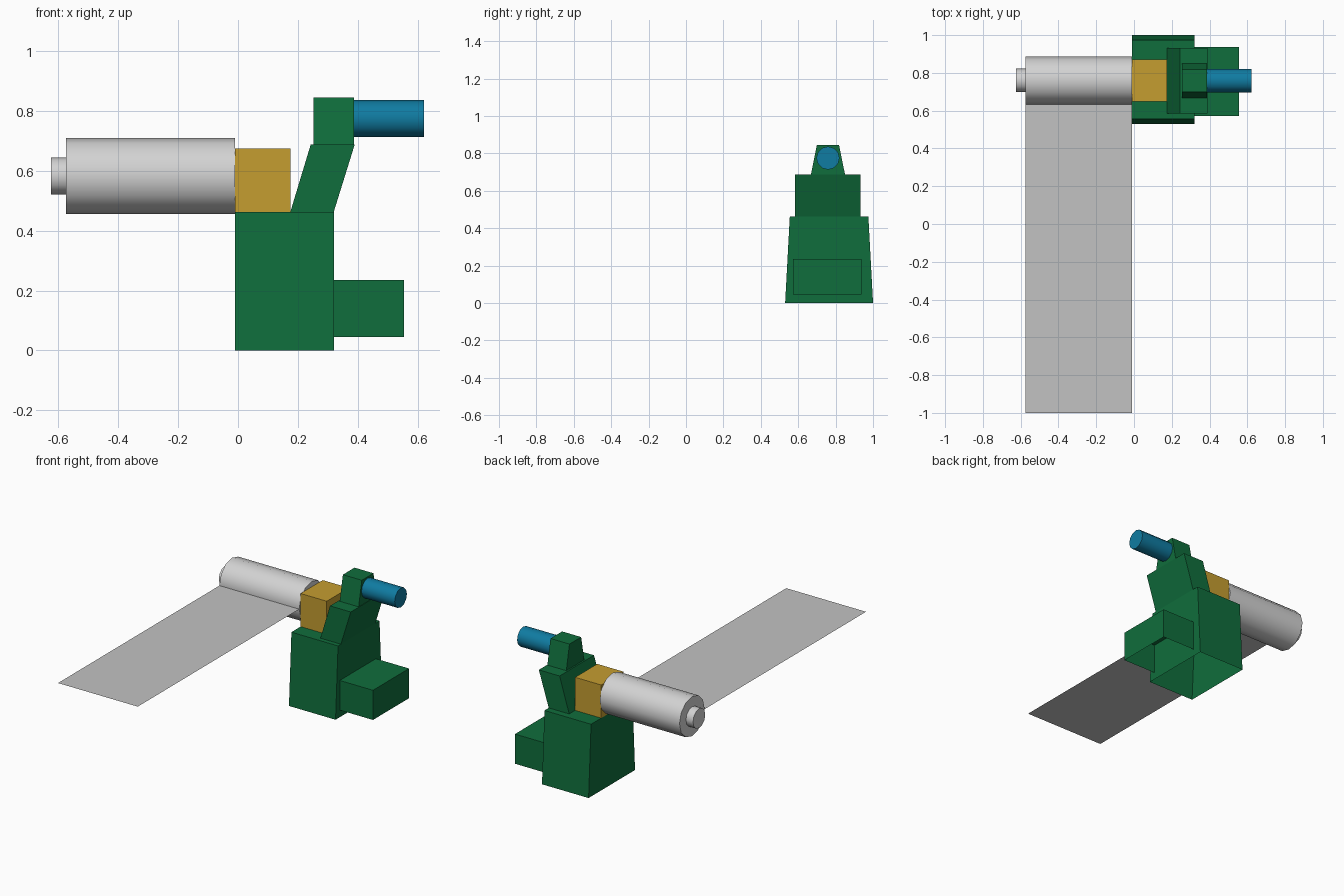
import bpy, math
from mathutils import Matrix
import bmesh

if "Cube" in bpy.data.objects:
    bpy.data.objects.remove(bpy.data.objects["Cube"])


def material(name, rgb):
    m = bpy.data.materials.new(name)
    m.diffuse_color = (*rgb, 1)
    m.use_nodes = True
    m.node_tree.nodes["Principled BSDF"].inputs["Base Color"].default_value = m.diffuse_color
    return m


GREEN = material("dark green", (0.005, 0.155, 0.045))
YELLOW = material("mustard yellow", (0.56, 0.34, 0.03))
BLUE = material("teal blue", (0.005, 0.20, 0.36))
GREY = material("light grey", (0.65, 0.65, 0.65))
SHEET = material("sheet grey", (0.54, 0.54, 0.54))


def add_object(name, mesh, mat):
    mesh.materials.append(mat)
    ob = bpy.data.objects.new(name, mesh)
    bpy.context.collection.objects.link(ob)
    return ob


def block(name, mat, bottom, top, z0, z1, open_bottom=False):
    """Block between two rectangles given as (x0, x1, y0, y1)."""
    verts = []
    for (x0, x1, y0, y1), z in ((bottom, z0), (top, z1)):
        verts += [(x0, y0, z), (x1, y0, z), (x1, y1, z), (x0, y1, z)]
    faces = [(i, (i + 1) % 4, (i + 1) % 4 + 4, i + 4) for i in range(4)]
    faces.append((4, 5, 6, 7))
    if not open_bottom:
        faces.append((3, 2, 1, 0))
    mesh = bpy.data.meshes.new(name)
    mesh.from_pydata(verts, [], faces)
    return add_object(name, mesh, mat)


def rod(name, mat, x0, x1, y, z, radius, sides=12):
    """Smooth-sided cylinder along x."""
    bm = bmesh.new()
    place = Matrix.Translation(((x0 + x1) / 2, y, z)) @ Matrix.Rotation(math.pi / 2, 4, 'Y')
    bmesh.ops.create_cone(bm, cap_ends=True, segments=sides, radius1=radius,
                          radius2=radius, depth=x1 - x0, matrix=place)
    for f in bm.faces:
        f.smooth = len(f.verts) == 4
    for e in bm.edges:
        e.smooth = all(len(f.verts) == 4 for f in e.link_faces)
    mesh = bpy.data.meshes.new(name)
    bm.to_mesh(mesh)
    bm.free()
    return add_object(name, mesh, mat)


# Hollow base housing and side step
block("base_housing", GREEN, (-0.01, 0.32, 0.53, 1.0), (-0.01, 0.32, 0.555, 0.975),
      0, 0.463, open_bottom=True)
step = (0.32, 0.555, 0.573, 0.938)
block("side_step", GREEN, step, step, 0.045, 0.235, open_bottom=True)

# Leaning neck and tapered head
block("neck", GREEN, (0.175, 0.32, 0.584, 0.932), (0.243, 0.39, 0.584, 0.932), 0.463, 0.688)
block("head", GREEN, (0.253, 0.387, 0.668, 0.85), (0.253, 0.387, 0.70, 0.818), 0.688, 0.846)

# Rod on the head
rod("head_rod", BLUE, 0.387, 0.622, 0.759, 0.775, 0.062)

# Yellow bearing block, roller and its end hub
bearing = (-0.01, 0.175, 0.648, 0.872)
block("bearing_block", YELLOW, bearing, bearing, 0.463, 0.675)
rod("roller", GREY, -0.575, -0.01, 0.76, 0.583, 0.127)
rod("roller_hub", GREY, -0.625, -0.575, 0.76, 0.583, 0.062)

# Flat sheet leaving the front of the roller
sheet = bpy.data.meshes.new("sheet")
sheet.from_pydata([(-0.575, -1, 0.58), (-0.01, -1, 0.58), (-0.01, 0.635, 0.58),
                   (-0.575, 0.635, 0.58)], [], [(0, 1, 2, 3)])
add_object("sheet", sheet, SHEET)
